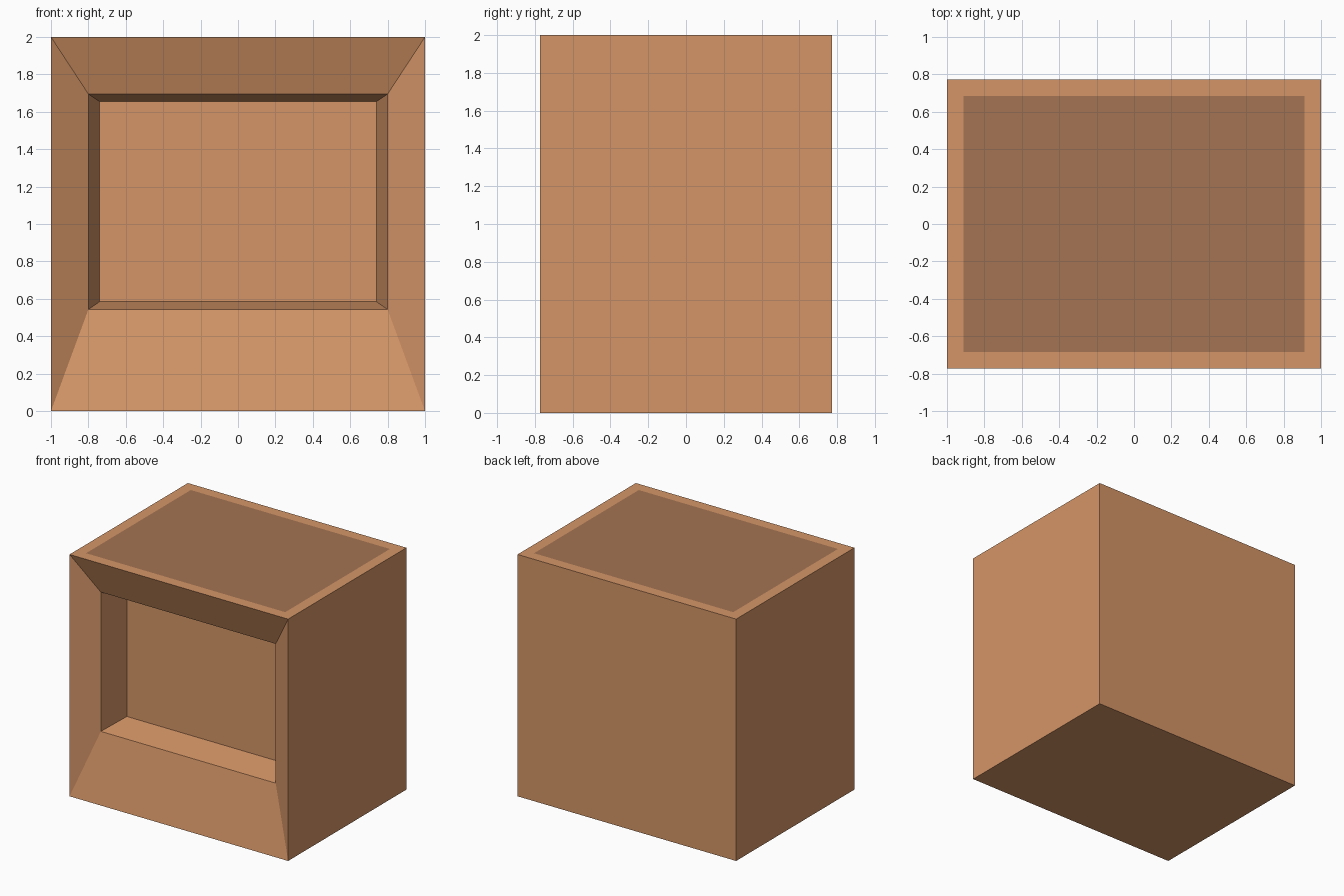
import bpy
import bmesh
from mathutils import Vector

if "Cube" in bpy.data.objects:
    bpy.data.objects.remove(bpy.data.objects["Cube"])

HALF_W, HALF_D, HEIGHT = 1.0, 0.773, 2.0


def make_material(name, color):
    mat = bpy.data.materials.new(name)
    mat.diffuse_color = (*color, 1.0)
    mat.use_nodes = True
    mat.node_tree.nodes["Principled BSDF"].inputs["Base Color"].default_value = mat.diffuse_color
    return mat


def face_towards(bm, direction):
    return max(bm.faces, key=lambda f: f.calc_center_median().dot(Vector(direction)))


def step_in(bm, face, half_x, y, z_low, z_high):
    """Inset a front face and fit the new inner rectangle to the given size."""
    bmesh.ops.inset_region(bm, faces=[face], thickness=0.02)
    mid_z = face.calc_center_median().z
    for v in face.verts:
        v.co = (half_x if v.co.x > 0 else -half_x, y,
                z_high if v.co.z > mid_z else z_low)


bm = bmesh.new()

# Outer box
bmesh.ops.create_cube(bm, size=1.0)
for v in bm.verts:
    v.co = (v.co.x * 2 * HALF_W, v.co.y * 2 * HALF_D, (v.co.z + 0.5) * HEIGHT)
front = face_towards(bm, (0, -1, 0))
top = face_towards(bm, (0, 0, 1))

# Sloped bezel, then the recessed screen with tapered walls
step_in(bm, front, 0.80, -0.65, 0.543, 1.695)
step_in(bm, front, 0.74, -0.395, 0.585, 1.655)

# Flat darker panel on top
bmesh.ops.inset_region(bm, faces=[top], thickness=0.126)
top.material_index = 1

bm.normal_update()
mesh = bpy.data.meshes.new("cabinet")
bm.to_mesh(mesh)
bm.free()
mesh.materials.append(make_material("tan", (0.66, 0.30, 0.135)))
mesh.materials.append(make_material("dark_tan", (0.37, 0.175, 0.085)))
cabinet = bpy.data.objects.new("cabinet", mesh)
bpy.context.collection.objects.link(cabinet)
